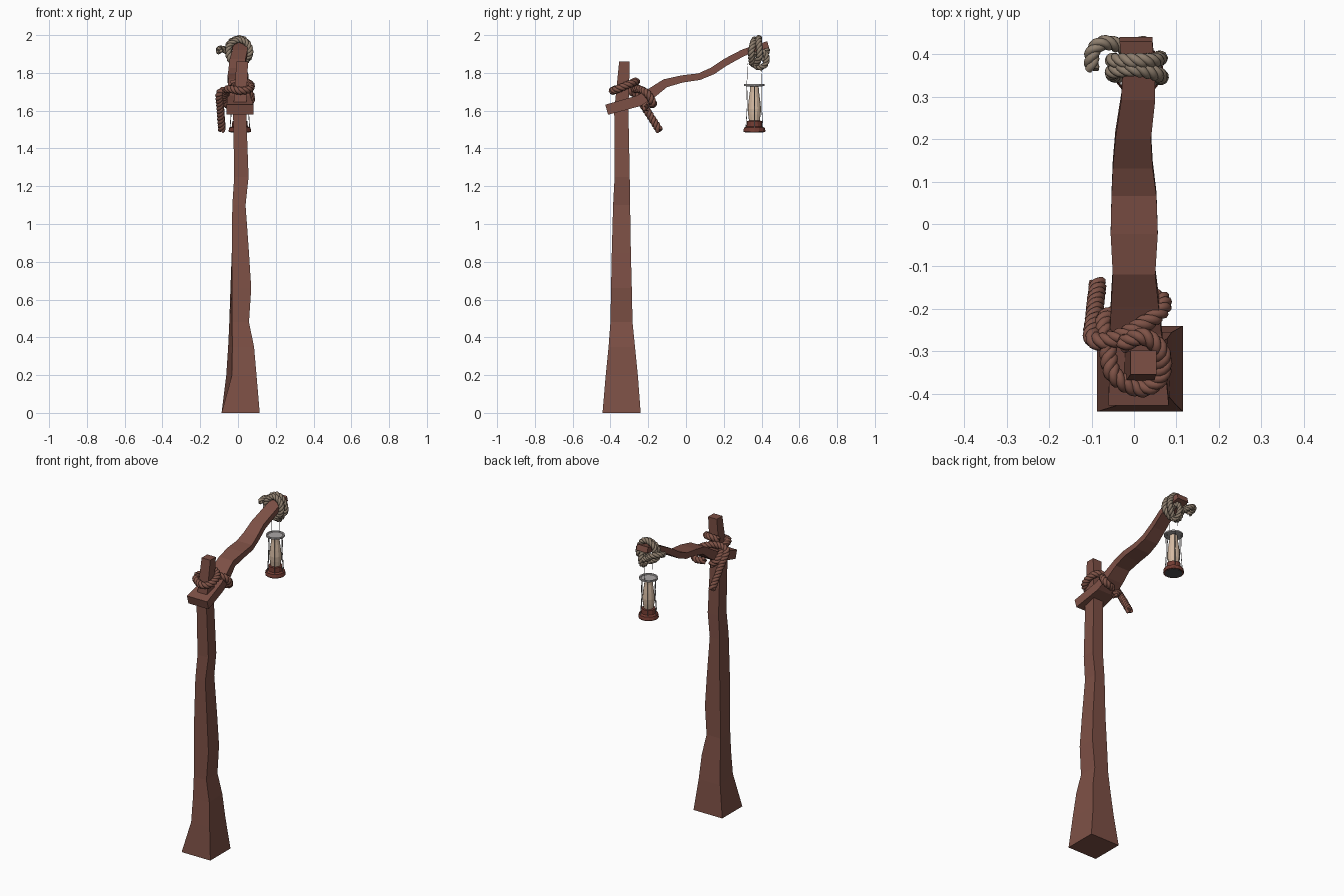
import bpy, bmesh, math
from mathutils import Vector, Quaternion

if "Cube" in bpy.data.objects:
    bpy.data.objects.remove(bpy.data.objects["Cube"])


def material(name, rgb):
    m = bpy.data.materials.new(name)
    m.diffuse_color = (*rgb, 1)
    m.use_nodes = True
    m.node_tree.nodes["Principled BSDF"].inputs["Base Color"].default_value = m.diffuse_color
    return m


WOOD = material("red brown wood", (0.205, 0.080, 0.060))
RED_ROPE = material("red brown rope", (0.210, 0.085, 0.062))
TAN_ROPE = material("grey tan rope", (0.270, 0.210, 0.155))
BASE = material("lantern red", (0.170, 0.045, 0.032))
METAL = material("pale metal", (0.40, 0.38, 0.38))
CREAM = material("cream glass", (0.66, 0.49, 0.36))
DARK = material("dark underside", (0.08, 0.08, 0.085))


def finish(name, bm, mat):
    bmesh.ops.recalc_face_normals(bm, faces=bm.faces)
    me = bpy.data.meshes.new(name)
    bm.to_mesh(me)
    bm.free()
    me.materials.append(mat)
    ob = bpy.data.objects.new(name, me)
    bpy.context.collection.objects.link(ob)
    return ob


def loft(name, rings, mat):
    bm = bmesh.new()
    vs = [[bm.verts.new(p) for p in r] for r in rings]
    n = len(vs[0])
    for a, b in zip(vs, vs[1:]):
        for i in range(n):
            j = (i + 1) % n
            bm.faces.new((a[i], a[j], b[j], b[i]))
    bm.faces.new(vs[0])
    bm.faces.new(vs[-1])
    return finish(name, bm, mat)


def lathe(name, profile, mat, cx, cy, sides=14):
    rings = [[(cx + r * math.cos(2 * math.pi * i / sides),
               cy + r * math.sin(2 * math.pi * i / sides), z)
              for i in range(sides)] for r, z in profile]
    return loft(name, rings, mat)


def tubes(name, paths, radius, mat, res=2):
    cu = bpy.data.curves.new(name, 'CURVE')
    cu.dimensions = '3D'
    cu.bevel_depth = radius
    cu.bevel_resolution = res
    cu.use_fill_caps = True
    for path in paths:
        sp = cu.splines.new('POLY')
        sp.points.add(len(path) - 1)
        for p, co in zip(sp.points, path):
            p.co = (*co, 1)
    cu.materials.append(mat)
    ob = bpy.data.objects.new(name, cu)
    bpy.context.collection.objects.link(ob)
    bpy.ops.object.select_all(action='DESELECT')
    ob.select_set(True)
    bpy.context.view_layer.objects.active = ob
    bpy.ops.object.convert(target='MESH')
    bpy.ops.object.shade_smooth_by_angle(angle=math.radians(60))


def smooth_path(pts, step=0.006):
    # Catmull-Rom through the points, sampled at an even spacing
    p = [Vector(q) for q in pts]
    p = [2 * p[0] - p[1]] + p + [2 * p[-1] - p[-2]]
    out = []
    for a, b, c, d in zip(p, p[1:], p[2:], p[3:]):
        n = max(2, round((c - b).length / step))
        for k in range(n):
            t = k / n
            out.append(0.5 * (2 * b + (c - a) * t + (2 * a - 5 * b + 4 * c - d) * t * t
                              + (3 * b - a - 3 * c + d) * t ** 3))
    return out + [p[-2]]


def rope(name, pts, radius, mat, pitch=0.065, strands=3):
    # twisted strands carried along the path on a parallel frame
    path = smooth_path(pts)
    tan = [(path[min(i + 1, len(path) - 1)] - path[max(i - 1, 0)]).normalized()
           for i in range(len(path))]
    normal = tan[0].orthogonal().normalized()
    lines = [[] for _ in range(strands)]
    dist = 0
    for i, (p, t) in enumerate(zip(path, tan)):
        if i:
            normal = tan[i - 1].rotation_difference(t) @ normal
            dist += (p - path[i - 1]).length
        for s in range(strands):
            ang = 2 * math.pi * (dist / pitch + s / strands)
            lines[s].append(p + (Quaternion(t, ang) @ normal) * radius * 0.5)
    tubes(name, lines, radius * 0.54, mat)


# Post: height, x range, y range, sideways shift of the front left edge
post = [(0, -.087, .115, -.442, -.24, 0), (.2, -.062, .098, -.425, -.255, .03),
        (.35, -.052, .085, -.41, -.27, .022), (.48, -.046, .058, -.40, -.283, .015),
        (.66, -.040, .070, -.397, -.287, .008), (.85, -.033, .058, -.393, -.292, 0),
        (1.1, -.030, .040, -.386, -.296, 0), (1.25, -.020, .056, -.378, -.298, 0),
        (1.6, -.026, .043, -.380, -.305, 0), (1.86, -.008, .053, -.354, -.298, 0)]
loft("post", [[(a + s, c, z), (b, c, z), (b - s * .3, d, z), (a, d, z)]
              for z, a, b, c, d, s in post], WOOD)

# Arm: y, z, x range, thickness
arm = [(-.42, 1.605, -.060, .082, .055), (-.25, 1.652, -.057, .065, .058),
       (-.18, 1.695, -.054, .058, .055), (-.11, 1.745, -.050, .050, .045),
       (-.02, 1.768, -.055, .056, .038), (.07, 1.780, -.053, .053, .036),
       (.14, 1.810, -.050, .044, .038), (.21, 1.857, -.044, .040, .038),
       (.30, 1.905, -.030, .050, .036), (.36, 1.928, -.027, .050, .034),
       (.435, 1.950, -.034, .043, .036)]
rings = []
for i, (y, z, a, b, h) in enumerate(arm):
    p, q = arm[max(i - 1, 0)], arm[min(i + 1, len(arm) - 1)]
    d = Vector((q[0] - p[0], q[1] - p[1])).normalized() * h / 2
    rings.append([(a, y + d.y, z - d.x), (b, y + d.y, z - d.x),
                  (b, y - d.y, z + d.x), (a, y - d.y, z + d.x)])
loft("arm", rings, WOOD)

# Lashing that ties arm to post
rope("post_lashing", [(-.03, -.21, 1.61), (-.07, -.225, 1.65), (-.062, -.29, 1.70),
                      (-.048, -.355, 1.715), (.015, -.388, 1.705), (.062, -.36, 1.715),
                      (.064, -.30, 1.74), (.02, -.265, 1.755), (-.03, -.285, 1.74)],
     .021, RED_ROPE)
rope("arm_lashing", [(.0, -.19, 1.635), (.06, -.175, 1.64), (.062, -.205, 1.69),
                     (.0, -.25, 1.715), (-.06, -.275, 1.71), (-.097, -.27, 1.69),
                     (-.094, -.22, 1.62), (-.085, -.14, 1.495)], .021, RED_ROPE)

# Knot at the arm tip with its loop and loose tail
rope("tip_knot", [(.02, .35, 1.85), (.062, .345, 1.90), (.05, .355, 1.955),
                  (.0, .365, 1.975), (-.048, .36, 1.94), (-.04, .35, 1.87),
                  (.01, .365, 1.845), (.06, .39, 1.89), (.045, .385, 1.96),
                  (.005, .385, 1.982), (-.045, .385, 1.955), (-.05, .385, 1.90)],
     .018, TAN_ROPE)
rope("tip_loop", [(.02, .39 + .038 * math.sin(t * math.pi / 4),
                   1.874 + .046 * math.cos(t * math.pi / 4)) for t in range(9)],
     .016, TAN_ROPE)
rope("tip_tail", [(.02, .42, 1.87), (-.02, .415, 1.885), (-.05, .425, 1.91),
                  (-.078, .425, 1.925), (-.098, .405, 1.925), (-.10, .365, 1.915)],
     .018, TAN_ROPE)

# Lantern
LX, LY = .01, .362
lathe("lantern_base", [(.058, 1.486), (.060, 1.493), (.056, 1.510), (.042, 1.516),
                       (.040, 1.545), (.03, 1.547)], BASE, LX, LY)
lathe("lantern_underside", [(.050, 1.484), (.050, 1.488)], DARK, LX, LY)
lathe("lantern_glass", [(.029, 1.545), (.034, 1.58), (.036, 1.61), (.032, 1.65),
                        (.025, 1.70), (.023, 1.732)], CREAM, LX, LY)
lathe("lantern_top", [(.044, 1.729), (.055, 1.731), (.055, 1.740), (.046, 1.740),
                      (.043, 1.735)], METAL, LX, LY)

# Cage wires and hanging wires
cage = []
for k in range(6):
    c, s = math.cos(k * math.pi / 3), math.sin(k * math.pi / 3)
    cage.append([(LX + r * c, LY + r * s, z)
                 for r, z in ((.052, 1.508), (.044, 1.62), (.046, 1.732))])
tubes("lantern_cage", cage, .002, METAL, 0)
tubes("hanging_wires", [[(LX, LY + s * .04, 1.735), (LX, LY + s * .036, 1.85)]
                        for s in (-1, 1)], .0012, METAL, 0)
